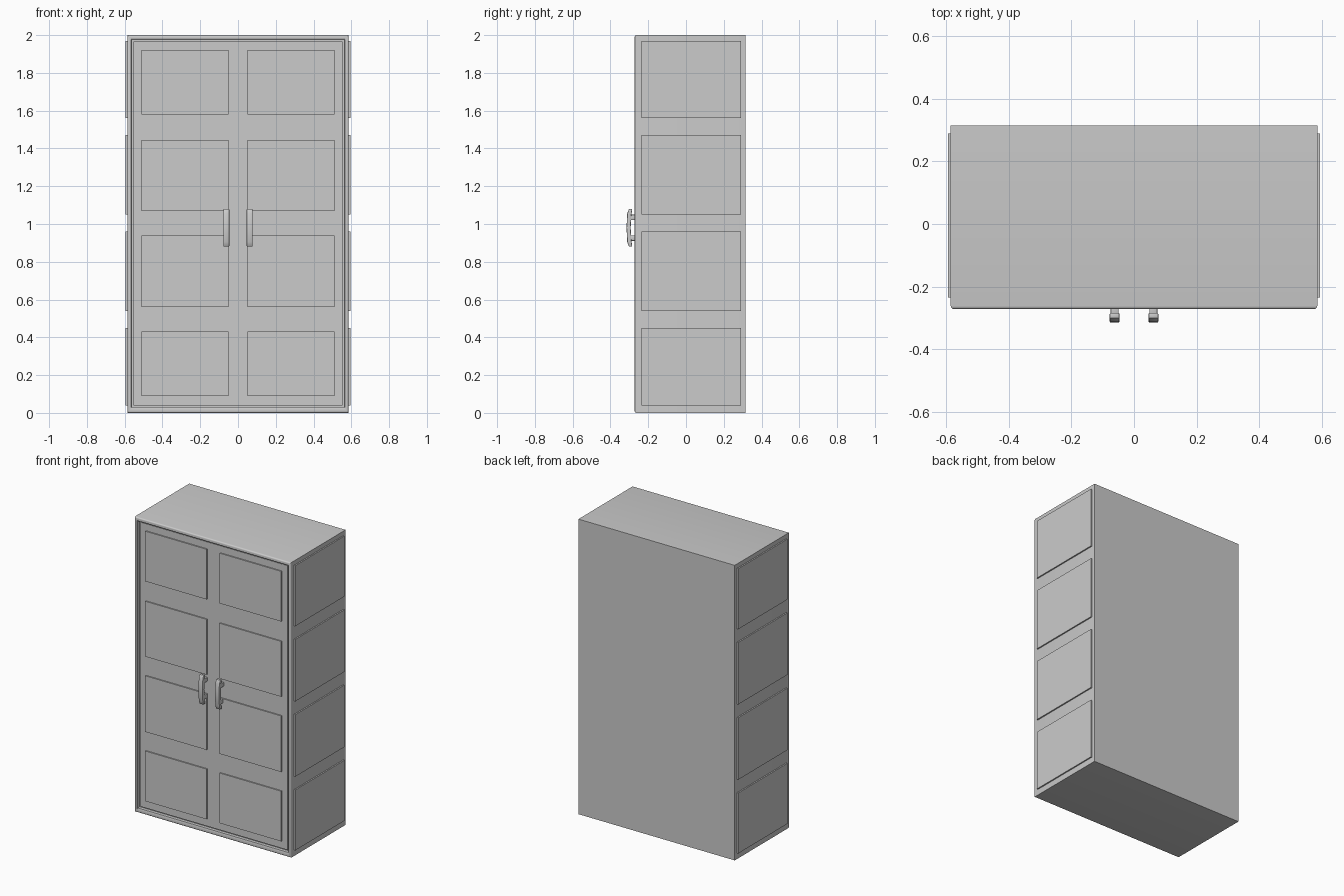
import bpy, bmesh

if "Cube" in bpy.data.objects:
    bpy.data.objects.remove(bpy.data.objects["Cube"])

BACK, FRONT = 0.315, -0.272


def finish(bm, name, smooth=True):
    bmesh.ops.recalc_face_normals(bm, faces=bm.faces)
    me = bpy.data.meshes.new(name)
    bm.to_mesh(me)
    bm.free()
    ob = bpy.data.objects.new(name, me)
    bpy.context.collection.objects.link(ob)
    if smooth:
        bpy.ops.object.select_all(action='DESELECT')
        ob.select_set(True)
        bpy.context.view_layer.objects.active = ob
        bpy.ops.object.shade_smooth_by_angle()
    return ob


def new_box(x0, x1, y0, y1, z0, z1):
    bm = bmesh.new()
    bmesh.ops.create_cube(bm, size=1)
    for v in bm.verts:
        v.co = ((x0 + x1) / 2 + v.co.x * (x1 - x0),
                (y0 + y1) / 2 + v.co.y * (y1 - y0),
                (z0 + z1) / 2 + v.co.z * (z1 - z0))
    return bm


def box(name, *dims, bevel=0.0):
    bm = new_box(*dims)
    if bevel:
        bmesh.ops.bevel(bm, geom=bm.edges[:], offset=bevel, segments=2,
                        profile=0.5, affect='EDGES')
    return finish(bm, name, bool(bevel))


# Cabinet shell: rounded front rim around a shallow recess
bm = new_box(-0.586, 0.586, FRONT, BACK, 0, 2)
rim = [e for e in bm.edges if all(v.co.y < 0 for v in e.verts)]
bmesh.ops.bevel(bm, geom=rim, offset=0.01, segments=4, profile=0.5, affect='EDGES')
face = min(bm.faces, key=lambda f: f.calc_center_median().y)
bmesh.ops.inset_region(bm, faces=[face], thickness=0.012)
bmesh.ops.inset_region(bm, faces=[face], thickness=0.004, depth=-0.004)
for v in face.verts:
    v.co.z = 0.03 if v.co.z < 1 else 1.975
res = bmesh.ops.extrude_discrete_faces(bm, faces=[face])
for v in res['faces'][0].verts:
    v.co.y = -0.246
finish(bm, 'cabinet_shell')

# Door face set into the recess, with a narrow groove around it
box('door_face', -0.552, 0.552, -0.258, -0.24, 0.04, 1.967)

# Raised panels: two columns on the front, one column on each side
front_rows = [(0.09, 0.43), (0.56, 0.94), (1.07, 1.445), (1.58, 1.92)]
side_rows = [(0.04, 0.45), (0.54, 0.96), (1.05, 1.47), (1.56, 1.97)]
for s, side in ((-1, 'left'), (1, 'right')):
    for i, (z0, z1) in enumerate(front_rows):
        x0, x1 = sorted((s * 0.049, s * 0.51))
        box(f'door_panel_{side}_{i + 1}', x0, x1, -0.266, -0.25, z0, z1)
    for i, (z0, z1) in enumerate(side_rows):
        x0, x1 = sorted((s * 0.58, s * 0.595))
        box(f'side_panel_{side}_{i + 1}', x0, x1, -0.235, 0.29, z0, z1)

    # Bowed handle grip: side profile extruded across x and rounded off
    outer = [(-0.302, 0.88), (-0.311, 0.905), (-0.315, 0.98), (-0.311, 1.055), (-0.302, 1.08)]
    inner = [(-0.284, 1.08), (-0.289, 1.05), (-0.293, 0.98), (-0.289, 0.91), (-0.284, 0.88)]
    cx = s * 0.062
    bm = bmesh.new()
    f = bm.faces.new([bm.verts.new((cx - 0.016, y, z)) for y, z in outer + inner])
    ext = bmesh.ops.extrude_face_region(bm, geom=[f])
    bmesh.ops.translate(bm, vec=(0.032, 0, 0),
                        verts=[g for g in ext['geom'] if isinstance(g, bmesh.types.BMVert)])
    bmesh.ops.recalc_face_normals(bm, faces=bm.faces)
    sides = [e for e in bm.edges if abs(e.calc_face_angle(0)) > 1.0]
    bmesh.ops.bevel(bm, geom=sides, offset=0.004, segments=2, profile=0.5, affect='EDGES')
    finish(bm, f'handle_grip_{side}')

    # Posts joining the grip to the door
    for z, end in ((0.925, 'lower'), (1.035, 'upper')):
        box(f'handle_post_{side}_{end}', cx - 0.013, cx + 0.013, -0.296, -0.252,
            z - 0.014, z + 0.014, bevel=0.004)
